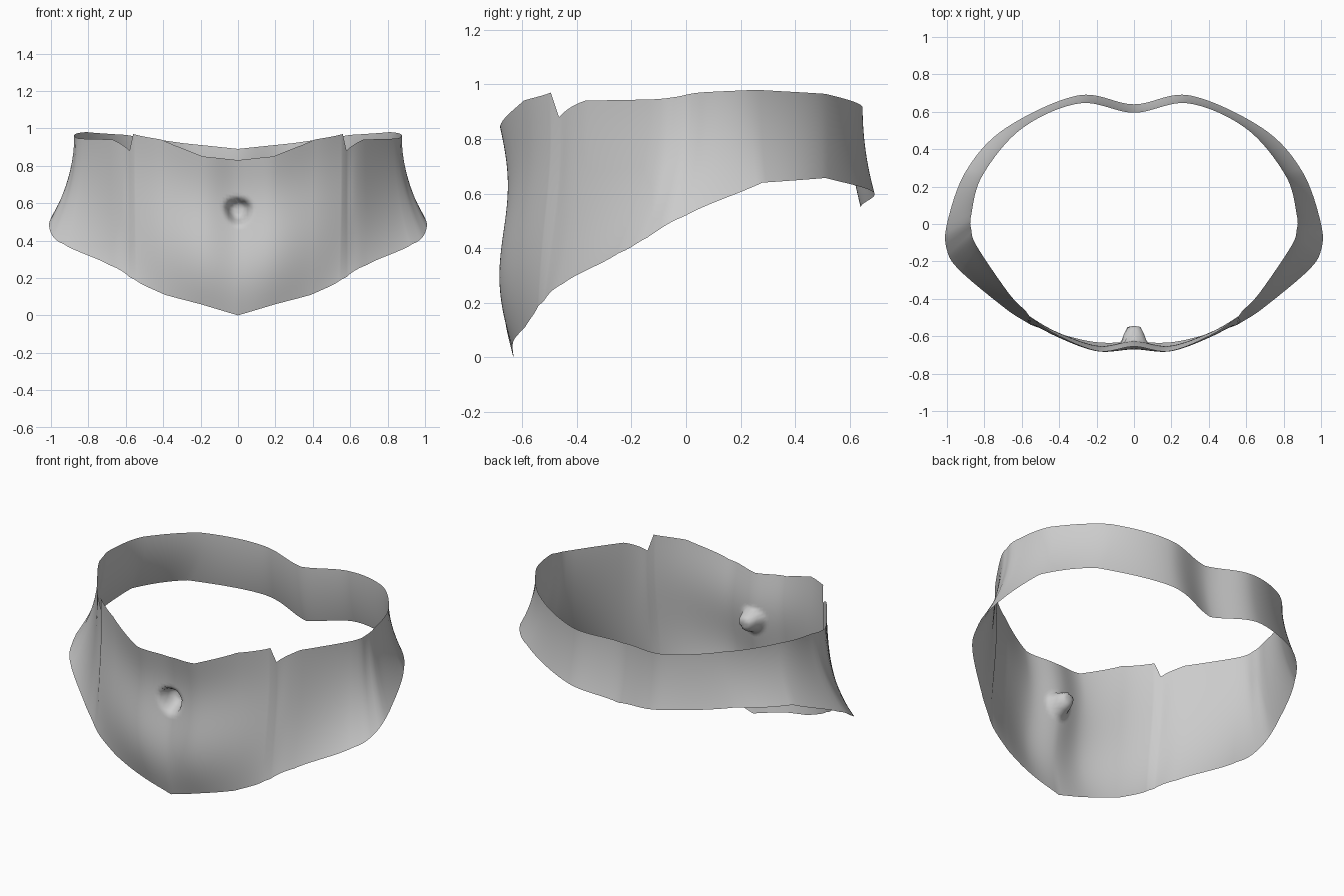
import bpy, bmesh, math
from mathutils import Vector

if "Cube" in bpy.data.objects:
    bpy.data.objects.remove(bpy.data.objects["Cube"])

ROWS = 44

# Half outline from front centre to back centre: top rim point, bottom rim point
HALF = [
    ((0, -.655, .83), (0, -.632, 0)),
    ((.19, -.68, .85), (.20, -.632, .06)),
    ((.41, -.595, .94), (.39, -.59, .11)),
    ((.56, -.495, .97), (.55, -.54, .19)),
    ((.58, -.465, .88), (.58, -.522, .205)),
    ((.67, -.37, .94), (.69, -.45, .27)),
    ((.84, -.12, .945), (.93, -.25, .38)),
    ((.87, -.03, .955), (1, -.14, .44)),
    ((.87, .05, .97), (1, 0, .52)),
    ((.81, .26, .98), (.90, .28, .64)),
    ((.60, .51, .965), (.69, .51, .657)),
    ((.29, .645, .92), (.30, .687, .605)),
    ((0, .595, .89), (0, .64, .55)),
]


def smooth(a, b, c, d, u):
    """Catmull-Rom in x and y, straight in z so the rims keep their corners."""
    p = .5 * (2 * b + (c - a) * u + (2 * a - 5 * b + 4 * c - d) * u * u
              + (3 * b - a - 3 * c + d) * u ** 3)
    p.z = b.z + (c.z - b.z) * u
    return p


def navel(p):
    """Push the front surface inwards to form the navel."""
    if p.y > 0:
        return
    dz = p.z - .575
    r = math.hypot(p.x / .078, dz / (.055 if dz > 0 else .10))
    s = min(1, max(0, (1 - r) / .58))
    p.y += .08 * s * s * (3 - 2 * s)


def skin_point(top, bottom, t):
    """Flared waist profile with a soft belly wave at the front."""
    p = top.lerp(bottom, t * t)
    p.z = top.z + (bottom.z - top.z) * t
    if p.y < 0:
        wave = .028 * max(0, 1 - (p.x / .62) ** 2)
        p.y += wave * math.sin(2 * math.pi * t)
    navel(p)
    return p


# Closed ring of columns, mirrored across x = 0
ring = [(Vector(t), Vector(b)) for t, b in HALF]
flip = Vector((-1, 1, 1))
ring += [(t * flip, b * flip) for t, b in reversed(ring[1:-1])]
n = len(ring)

columns = []
for i in range(n):
    a, b, c, d = (ring[(i + o) % n] for o in (-1, 0, 1, 2))
    gap = (b[0].xy - c[0].xy).length
    steps = 1 if gap < .05 else max(3, round(gap / .018))
    for j in range(steps):
        columns.append([smooth(a[e], b[e], c[e], d[e], j / steps) for e in (0, 1)])

# Skin surface
bm = bmesh.new()
grid = [[bm.verts.new(skin_point(top, bottom, r / ROWS)) for r in range(ROWS + 1)]
        for top, bottom in columns]
for i, line in enumerate(grid):
    nxt = grid[(i + 1) % len(grid)]
    for r in range(ROWS):
        f = bm.faces.new((line[r], line[r + 1], nxt[r + 1], nxt[r]))
        f.smooth = True

mesh = bpy.data.meshes.new("waist_band")
bm.to_mesh(mesh)
bm.free()
bpy.context.collection.objects.link(bpy.data.objects.new("waist_band", mesh))
